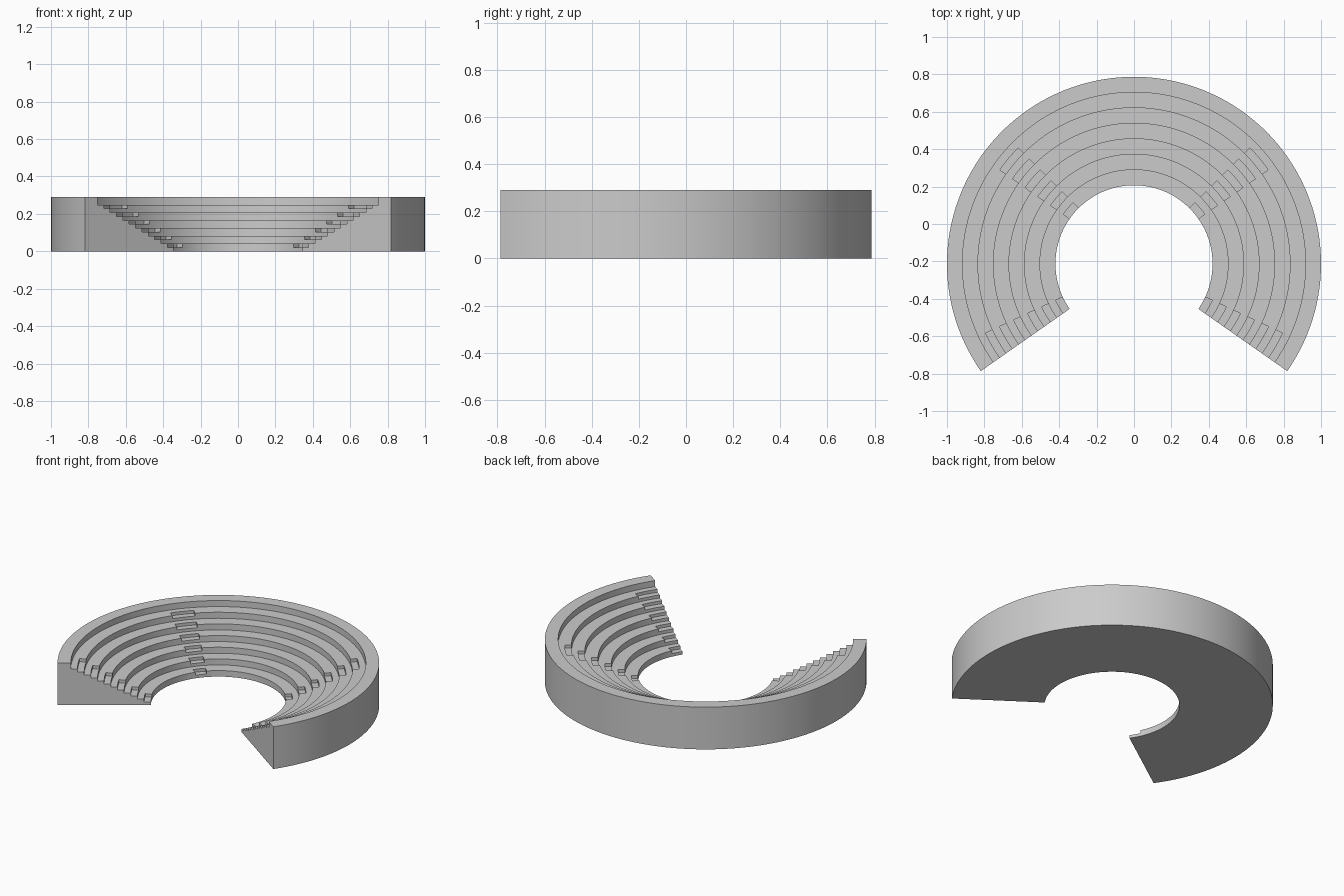
import bpy, bmesh
from math import cos, sin, radians

if "Cube" in bpy.data.objects:
    bpy.data.objects.remove(bpy.data.objects["Cube"])

CY = -0.213          # centre of the arc
R_IN, ROWS = 0.42, 7
D = (1 - R_IN) / ROWS   # tread depth
H = 0.29 / ROWS         # riser height
START, END = -35, 215
AISLES = [(-35, -25), (35, 45), (135, 145), (205, 215)]


def sector(name, r0, r1, z0, z1, a0, a1, step=2.5):
    """Block bounded by two arcs and two radial ends."""
    n = round((a1 - a0) / step)
    bm = bmesh.new()
    rings = []
    for i in range(n + 1):
        a = radians(a0 + (a1 - a0) * i / n)
        rings.append([bm.verts.new((r * cos(a), CY + r * sin(a), z))
                      for r, z in ((r0, z0), (r1, z0), (r1, z1), (r0, z1))])
    for p, q in zip(rings, rings[1:]):
        for j in range(4):
            k = (j + 1) % 4
            bm.faces.new((p[j], p[k], q[k], q[j]))
    bm.faces.new(rings[0])
    bm.faces.new(rings[-1])
    return finish(name, bm)


def finish(name, bm):
    bmesh.ops.recalc_face_normals(bm, faces=bm.faces)
    me = bpy.data.meshes.new(name)
    bm.to_mesh(me)
    bm.free()
    ob = bpy.data.objects.new(name, me)
    bpy.context.collection.objects.link(ob)
    return ob


# Stepped seating: one stair profile swept around the arc
profile = [(1, 0), (R_IN, 0)]
for i in range(ROWS):
    r = R_IN + i * D
    if i:
        profile.append((r, i * H))
    profile.append((r, (i + 1) * H))
profile = profile[:]
full = []
for i, (r, z) in enumerate(profile):
    full.append((r, z))
full.append((1, ROWS * H))

bm = bmesh.new()
n = 100
rings = []
for s in range(n + 1):
    a = radians(START + (END - START) * s / n)
    rings.append([bm.verts.new((r * cos(a), CY + r * sin(a), z)) for r, z in full])
for p, q in zip(rings, rings[1:]):
    for j in range(len(full)):
        k = (j + 1) % len(full)
        bm.faces.new((p[j], p[k], q[k], q[j]))
bm.faces.new(rings[0])
bm.faces.new(rings[-1])
seating = finish("stepped_seating", bm)

# Aisle steps: half-height notches cut in the inner half of each tread
cutters = bpy.data.collections.new("aisle_cutters")
bpy.context.scene.collection.children.link(cutters)
for i in range(ROWS - 1):
    r = R_IN + i * D
    for a0, a1 in AISLES:
        lo = a0 - 1.25 if a0 == START else a0
        hi = a1 + 1.25 if a1 == END else a1
        c = sector("aisle_cutter", r - D / 4, r + D / 2, (i + 0.5) * H, (i + 1.3) * H, lo, hi, 1.25)
        bpy.context.collection.objects.unlink(c)
        cutters.objects.link(c)
        c.hide_render = True
        c.hide_set(True)

mod = seating.modifiers.new("aisles", 'BOOLEAN')
mod.operand_type = 'COLLECTION'
mod.collection = cutters
mod.solver = 'EXACT'

# Bake the cut, remove the cutters, shade smooth with sharp edges
bpy.context.view_layer.objects.active = seating
seating.select_set(True)
bpy.ops.object.modifier_apply(modifier="aisles")
for c in list(cutters.objects):
    bpy.data.objects.remove(c, do_unlink=True)
bpy.data.collections.remove(cutters)
bpy.ops.object.shade_smooth_by_angle(angle=radians(30))
